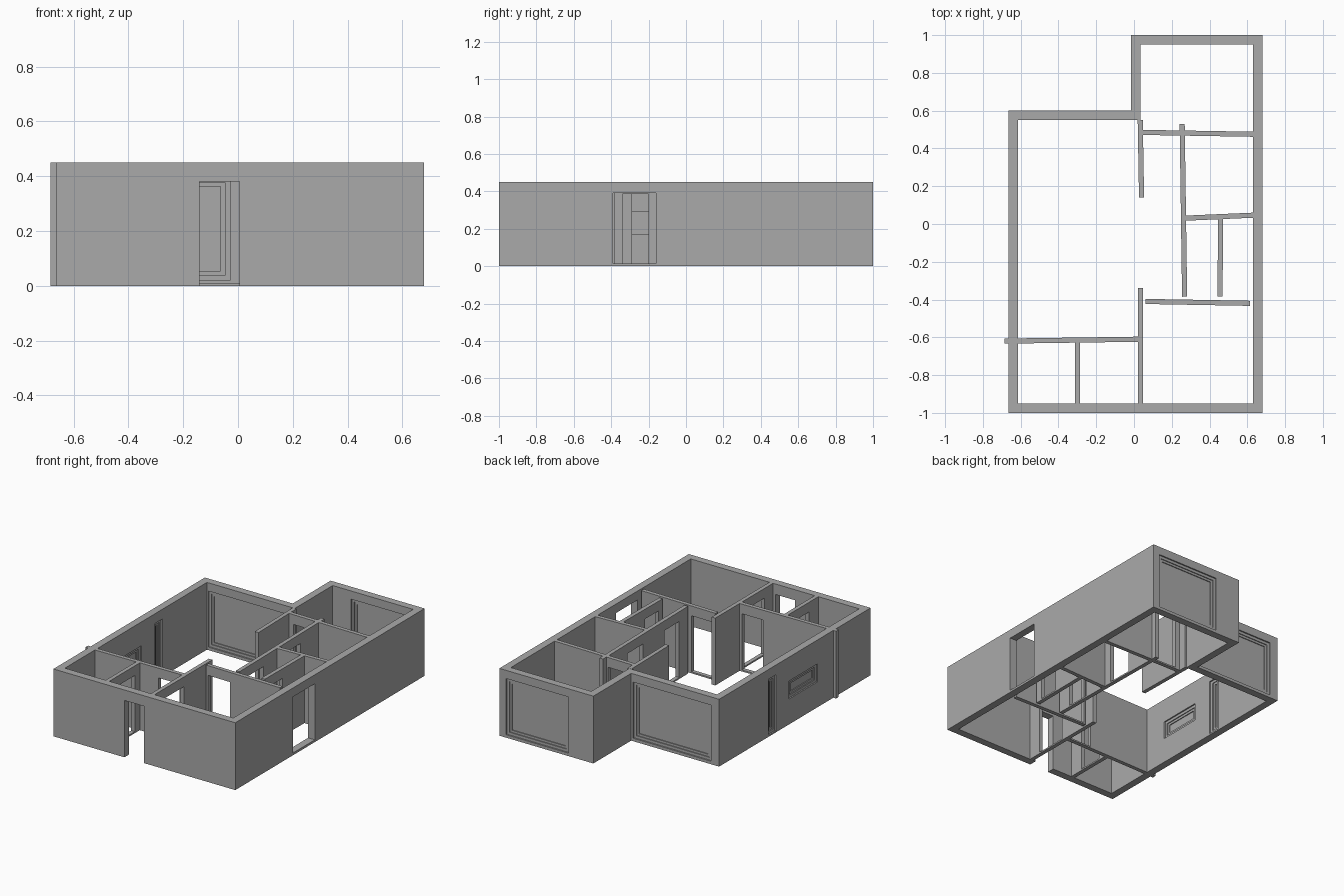
import bpy
import bmesh
from mathutils import Vector

if "Cube" in bpy.data.objects:
    bpy.data.objects.remove(bpy.data.objects["Cube"])

HEIGHT = 0.45
SHELL = 0.05
INNER = 0.027
DOOR = (0.01, 0.385)

plaster = bpy.data.materials.new("grey_plaster")
plaster.use_nodes = True
GREY = (0.4, 0.4, 0.4, 1)
plaster.diffuse_color = GREY
plaster.node_tree.nodes["Principled BSDF"].inputs["Base Color"].default_value = GREY


def slab(name, p, q, thick, z0=0.0, z1=HEIGHT, holes=()):
    """Upright slab along the centre line p-q; holes are (start, end, bottom, top)
    with start and end measured on the world axis the slab mostly follows."""
    p, q = Vector(p), Vector(q)
    axis = 0 if abs(q.x - p.x) > abs(q.y - p.y) else 1
    along = sorted({p[axis], q[axis], *(c for h in holes for c in h[:2])})
    levels = sorted({z0, z1, *(c for h in holes for c in h[2:])})
    bm = bmesh.new()
    grid = []
    for c in along:
        pos = p.lerp(q, (c - p[axis]) / (q[axis] - p[axis]))
        grid.append([bm.verts.new((pos.x, pos.y, z)) for z in levels])
    for i in range(len(along) - 1):
        for j in range(len(levels) - 1):
            u = (along[i] + along[i + 1]) / 2
            z = (levels[j] + levels[j + 1]) / 2
            if not any(h[0] < u < h[1] and h[2] < z < h[3] for h in holes):
                bm.faces.new((grid[i][j], grid[i + 1][j],
                              grid[i + 1][j + 1], grid[i][j + 1]))
    loose = [v for v in bm.verts if not v.link_faces]
    bmesh.ops.delete(bm, geom=loose, context='VERTS')
    mesh = bpy.data.meshes.new(name)
    bm.to_mesh(mesh)
    bm.free()
    mesh.materials.append(plaster)
    obj = bpy.data.objects.new(name, mesh)
    bpy.context.collection.objects.link(obj)
    solid = obj.modifiers.new("thickness", 'SOLIDIFY')
    solid.thickness = thick
    solid.offset = 0
    return obj


def window(name, axis, line, hole):
    """Casing, sash and pane, stepped inward inside a wall hole."""
    a, b, z0, z1 = hole
    for part, rim, depth in (("casing", 0.018, 0.032), ("sash", 0.015, 0.02), ("pane", 0, 0.008)):
        ends = [(c, line) if axis == 'x' else (line, c) for c in (a, b)]
        inner = (a + rim, b - rim, z0 + rim, z1 - rim)
        slab(f"{name}_{part}", *ends, depth, z0, z1, [inner] if rim else [])
        a, b, z0, z1 = inner


# Outer shell dimensions
LEFT, RIGHT, FRONT, BACK = 0.68, -0.665, -1.0, 1.0
NOTCH_X, NOTCH_Y = -0.015, 0.6
H = SHELL / 2

# Window holes
bedroom_hole = (0.17, 0.63, 0.02, 0.395)
lounge_hole = (-0.605, -0.03, 0.02, 0.395)
kitchen_hole = (-0.44, -0.14, 0.17, 0.29)
slim_hole = (0.0, 0.08, 0.01, 0.385)

# Outer walls
slab("front_wall", (RIGHT, FRONT + H), (LEFT, FRONT + H), SHELL,
     holes=[(-0.14, 0.005, 0, 0.38)])
slab("left_wall", (LEFT - H, FRONT + SHELL), (LEFT - H, BACK - SHELL), SHELL,
     holes=[(-0.39, -0.16, 0.015, 0.39)])
slab("bedroom_back_wall", (NOTCH_X, BACK - H), (LEFT, BACK - H), SHELL, holes=[bedroom_hole])
slab("notch_wall", (NOTCH_X + H, NOTCH_Y - SHELL), (NOTCH_X + H, BACK - SHELL), SHELL)
slab("lounge_back_wall", (RIGHT, NOTCH_Y - H), (NOTCH_X, NOTCH_Y - H), SHELL,
     holes=[lounge_hole])
slab("right_wall", (RIGHT + H, FRONT + SHELL), (RIGHT + H, NOTCH_Y - SHELL), SHELL,
     holes=[kitchen_hole, slim_hole])

# Windows
window("bedroom_window", 'x', BACK - H, bedroom_hole)
window("lounge_window", 'x', NOTCH_Y - H, lounge_hole)
window("kitchen_window", 'y', RIGHT + H, kitchen_hole)
window("slim_window", 'y', RIGHT + H, slim_hole)

# Inner partitions: name, start, end, doorways along the wall
partitions = [
    ("hall_screen", (0.04, 0.14), (0.033, 0.55), []),
    ("bedroom_partition", (0.04, 0.485), (0.64, 0.475), [(0.08, 0.23)]),
    ("hall_partition", (0.268, -0.385), (0.255, 0.53), [(-0.29, -0.13), (0.1, 0.27)]),
    ("bath_partition", (0.25, 0.03), (0.64, 0.047), []),
    ("utility_partition", (0.455, -0.385), (0.459, 0.03), [(-0.34, -0.2)]),
    ("study_partition", (0.06, -0.41), (0.615, -0.42), [(0.075, 0.24)]),
    ("entry_partition", (0.035, -0.96), (0.035, -0.34), [(-0.86, -0.64)]),
    ("lounge_partition", (-0.685, -0.62), (0.025, -0.61), [(-0.15, 0.005)]),
    ("store_partition", (-0.3, -0.96), (-0.3, -0.62), [(-0.85, -0.68)]),
]
for name, start, end, doors in partitions:
    slab(name, start, end, INNER, holes=[(*d, *DOOR) for d in doors])
